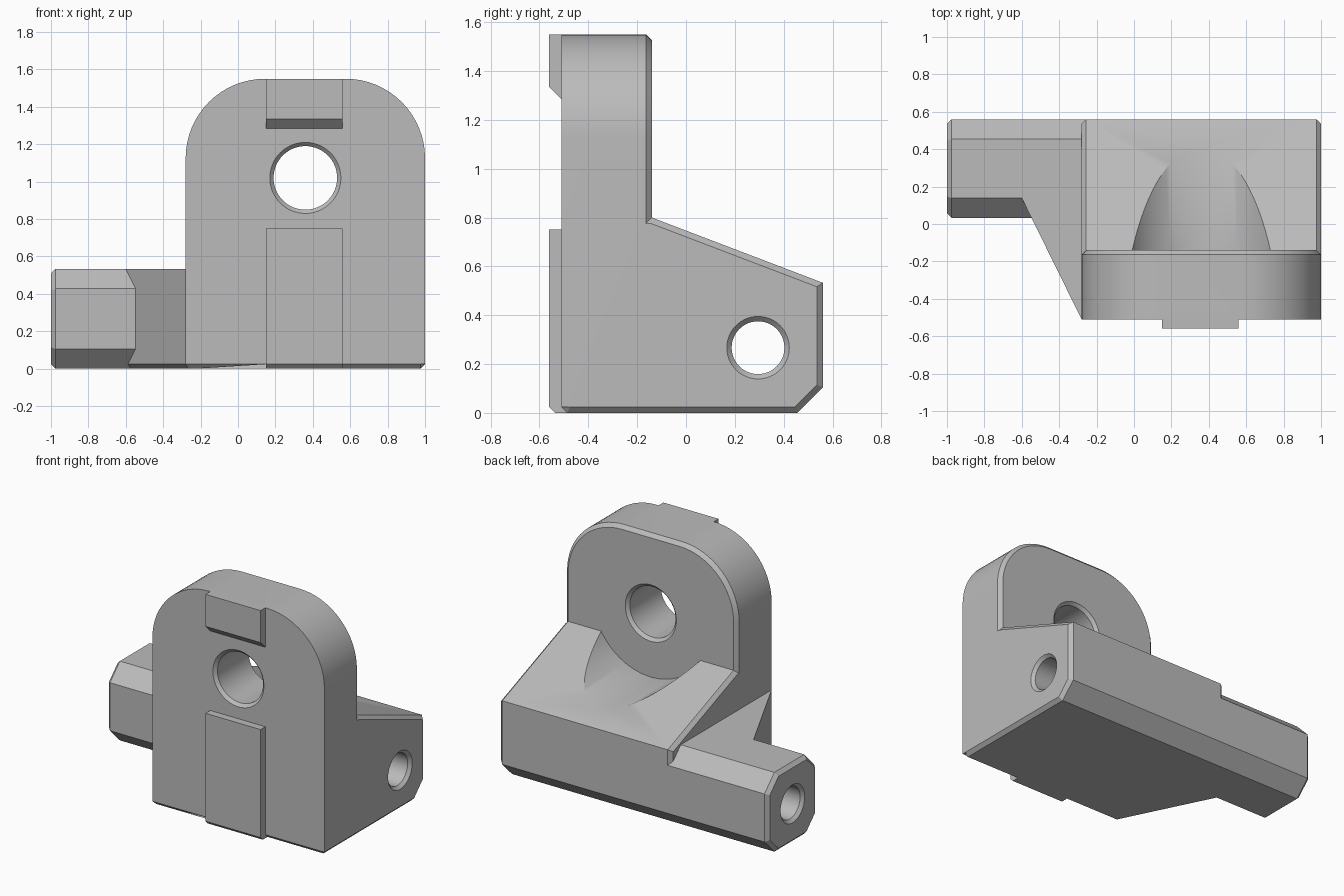
import bpy, bmesh, math

if "Cube" in bpy.data.objects:
    bpy.data.objects.remove(bpy.data.objects["Cube"], do_unlink=True)

grey = bpy.data.materials.new("plain grey")
grey.use_nodes = True
grey.diffuse_color = (0.5, 0.5, 0.5, 1)
grey.node_tree.nodes["Principled BSDF"].inputs["Base Color"].default_value = (0.5, 0.5, 0.5, 1)

CH = 0.024                     # small edge chamfer
LEFT, RIGHT, FRONT, BACK = -0.28, 1.0, -0.51, 0.56
HOLE_X, HOLE_Z = 0.36, 1.02    # large hole
BORE_Y, BORE_Z = 0.295, 0.267  # cross bore


def place(axis, t, p, q):
    return {"x": (t, p, q), "y": (p, t, q), "z": (p, q, t)}[axis]


def finish(name, bm):
    bmesh.ops.recalc_face_normals(bm, faces=bm.faces)
    mesh = bpy.data.meshes.new(name)
    bm.to_mesh(mesh)
    bm.free()
    mesh.materials.append(grey)
    ob = bpy.data.objects.new(name, mesh)
    bpy.context.collection.objects.link(ob)
    return ob


def prism(name, axis, profile, start, end, chamfer=""):
    """Extrude a profile along an axis; chamfer may name 'start' and 'end' caps."""
    bm = bmesh.new()
    a = [bm.verts.new(place(axis, start, *p)) for p in profile]
    b = [bm.verts.new(place(axis, end, *p)) for p in profile]
    caps = {"start": bm.faces.new(a), "end": bm.faces.new(b)}
    n = len(profile)
    for i in range(n):
        j = (i + 1) % n
        bm.faces.new((a[i], a[j], b[j], b[i]))
    bmesh.ops.recalc_face_normals(bm, faces=bm.faces)
    edges = [e for k, f in caps.items() if k in chamfer for e in f.edges]
    if edges:
        bmesh.ops.bevel(bm, geom=edges, offset=CH, segments=1, affect="EDGES")
    return finish(name, bm)


def turned(name, axis, centre, rings, sides=64):
    """Round cutter made of (position, radius) rings along an axis."""
    bm = bmesh.new()
    loops = []
    for t, r in rings:
        loops.append([bm.verts.new(place(axis, t,
                      centre[0] + r * math.cos(k * math.tau / sides),
                      centre[1] + r * math.sin(k * math.tau / sides))) for k in range(sides)])
    for a, b in zip(loops, loops[1:]):
        for i in range(sides):
            j = (i + 1) % sides
            bm.faces.new((a[i], a[j], b[j], b[i]))
    bm.faces.new(loops[0])
    bm.faces.new(loops[-1])
    return finish(name, bm)


def countersunk(name, axis, centre, radius, start, end):
    wide, c = radius + 0.02, 0.02
    return turned(name, axis, centre, [(start - 0.1, wide), (start, wide), (start + c, radius),
                                       (end - c, radius), (end, wide), (end + 0.1, wide)])


def combine(target, other, operation):
    mod = target.modifiers.new(operation, "BOOLEAN")
    mod.operation = operation
    mod.solver = "EXACT"
    mod.object = other
    bpy.context.view_layer.update()
    mesh = bpy.data.meshes.new_from_object(
        target.evaluated_get(bpy.context.evaluated_depsgraph_get()))
    target.modifiers.clear()
    target.data = mesh
    bpy.data.objects.remove(other, do_unlink=True)


# Sloped base block
bracket = prism("bracket", "x", [(FRONT, CH), (FRONT + CH, 0), (0.455, 0), (BACK, 0.105),
                                 (BACK, 0.533), (-0.14, 0.8), (FRONT, 0.8)], LEFT, RIGHT, "start end")

# Upright plate with rounded shoulders
R, TOP = 0.425, 1.55
outline = [(LEFT, CH), (RIGHT, CH)]
for cx, first in ((RIGHT - R, 0), (LEFT + R, 90)):
    for k in range(17):
        ang = math.radians(first + k * 90 / 16)
        outline.append((cx + R * math.cos(ang), TOP - R + R * math.sin(ang)))
plate = prism("plate", "y", outline, FRONT, -0.14, "end")

# Octagonal side arm
c, lo, hi, h = 0.105, 0.033, BACK, 0.533
arm = prism("arm", "x", [(lo + c, 0), (hi - c, 0), (hi, c), (hi, h - c),
                         (hi - c, h), (lo + c, h), (lo, h - c), (lo, c)], -1, -0.2, "start")

# Gusset between arm and plate
gusset = prism("gusset", "z", [(-0.6, 0.138), (LEFT, FRONT), (-0.2, FRONT),
                               (-0.2, 0.22), (-0.6, 0.22)], 0, h, "start")

# Front rib and top tab
rib = prism("rib", "x", [(-0.56, CH), (-0.56 + CH, 0), (-0.4, 0), (-0.4, 0.75),
                         (-0.56, 0.75)], 0.15, 0.56)
tab = prism("tab", "x", [(-0.56, TOP), (-0.56, 1.335), (FRONT, 1.285), (-0.45, 1.285),
                         (-0.45, TOP)], 0.15, 0.56)

for part in (plate, arm, gusset, rib, tab):
    combine(bracket, part, "UNION")

# Round clearance in the slope, large hole and cross bore
scoop = turned("scoop", "y", (HOLE_X, HOLE_Z), [(-0.14, 0.43), (0.8, 0.43)], 96)
combine(bracket, scoop, "DIFFERENCE")
combine(bracket, countersunk("large_hole", "y", (HOLE_X, HOLE_Z), 0.17, FRONT, -0.14), "DIFFERENCE")
combine(bracket, countersunk("bore", "x", (BORE_Y, BORE_Z), 0.108, -1, RIGHT), "DIFFERENCE")

# Merge flat fragments and shade
bm = bmesh.new()
bm.from_mesh(bracket.data)
bmesh.ops.remove_doubles(bm, verts=bm.verts, dist=0.0002)
bmesh.ops.dissolve_limit(bm, angle_limit=0.005, verts=bm.verts, edges=bm.edges)
bm.to_mesh(bracket.data)
bm.free()
bpy.ops.object.select_all(action="DESELECT")
bracket.select_set(True)
bpy.context.view_layer.objects.active = bracket
bpy.ops.object.shade_smooth_by_angle(angle=math.radians(30))
